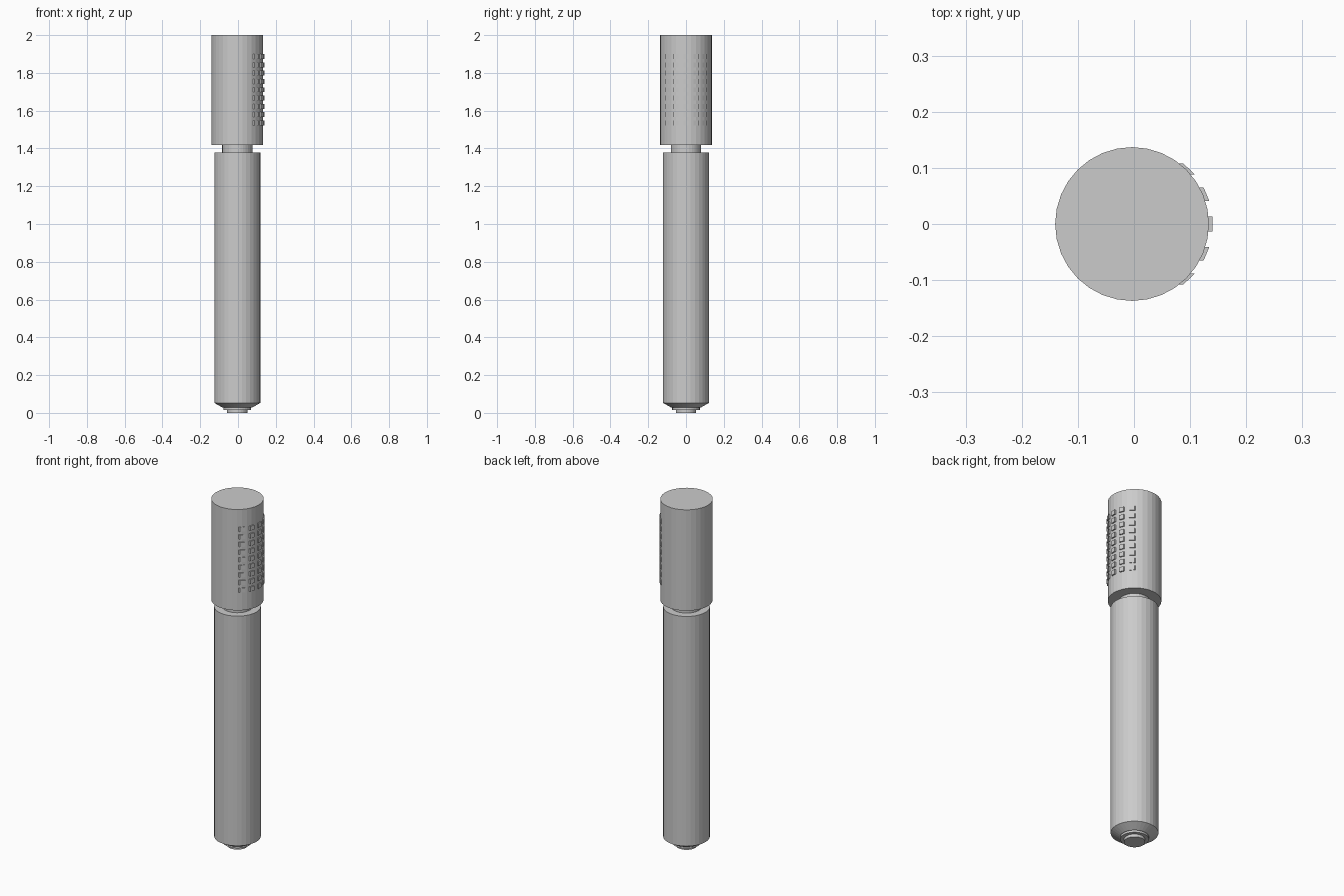
import bpy, bmesh
from math import sin, cos, tau, sqrt

if "Cube" in bpy.data.objects:
    bpy.data.objects.remove(bpy.data.objects["Cube"])

CX = -0.0035      # axis of the turned parts (the raised pads widen the +x side)
SIDES = 32


def add_object(name, bm):
    bmesh.ops.recalc_face_normals(bm, faces=bm.faces)
    me = bpy.data.meshes.new(name)
    bm.to_mesh(me)
    bm.free()
    ob = bpy.data.objects.new(name, me)
    bpy.context.collection.objects.link(ob)
    return ob


def lathe(name, profile):
    """Closed turned solid from (radius, z) points, listed bottom to top."""
    bm = bmesh.new()
    rings = [[bm.verts.new((CX + r * cos(tau * i / SIDES), r * sin(tau * i / SIDES), z))
              for i in range(SIDES)] for r, z in profile]
    for a, b in zip(rings, rings[1:]):
        for i in range(SIDES):
            j = (i + 1) % SIDES
            bm.faces.new((a[i], a[j], b[j], b[i]))
    bm.faces.new(rings[0][::-1])
    bm.faces.new(rings[-1])
    return add_object(name, bm)


# Main turned parts
HEAD_R = 0.137
lathe("head", [(HEAD_R, 1.418), (HEAD_R, 2.0)])
lathe("neck", [(0.08, 1.37), (0.08, 1.425)])
lathe("handle", [(0.078, 0.028), (0.122, 0.053), (0.122, 1.378)])

# Stepped hose connector under the handle
lathe("connector_collar", [(0.073, 0.016), (0.073, 0.03)])
lathe("connector_tip", [(0.054, 0.0), (0.054, 0.02)])


# Raised nozzle pads: the head's surface pushed out along +x
def pad(bm, y0, y1, z, height=0.026, out=0.007, sink=0.012):
    def surface(y):
        return CX + sqrt(HEAD_R ** 2 - y ** 2)
    quads = []
    for dx in (-sink, out):
        quads.append([bm.verts.new((surface(y) + dx, y, z + dz * height / 2))
                      for y, dz in ((y0, -1), (y1, -1), (y1, 1), (y0, 1))])
    a, b = quads
    bm.faces.new(a[::-1])
    bm.faces.new(b)
    for i in range(4):
        j = (i + 1) % 4
        bm.faces.new((a[i], a[j], b[j], b[i]))


columns = [(-0.108, -0.088), (-0.065, -0.041), (-0.013, 0.013),
           (0.041, 0.065), (0.088, 0.108)]
bm = bmesh.new()
for y0, y1 in columns:
    for row in range(9):
        pad(bm, y0, y1, 1.535 + row * 0.0439)
add_object("nozzle_pads", bm)
